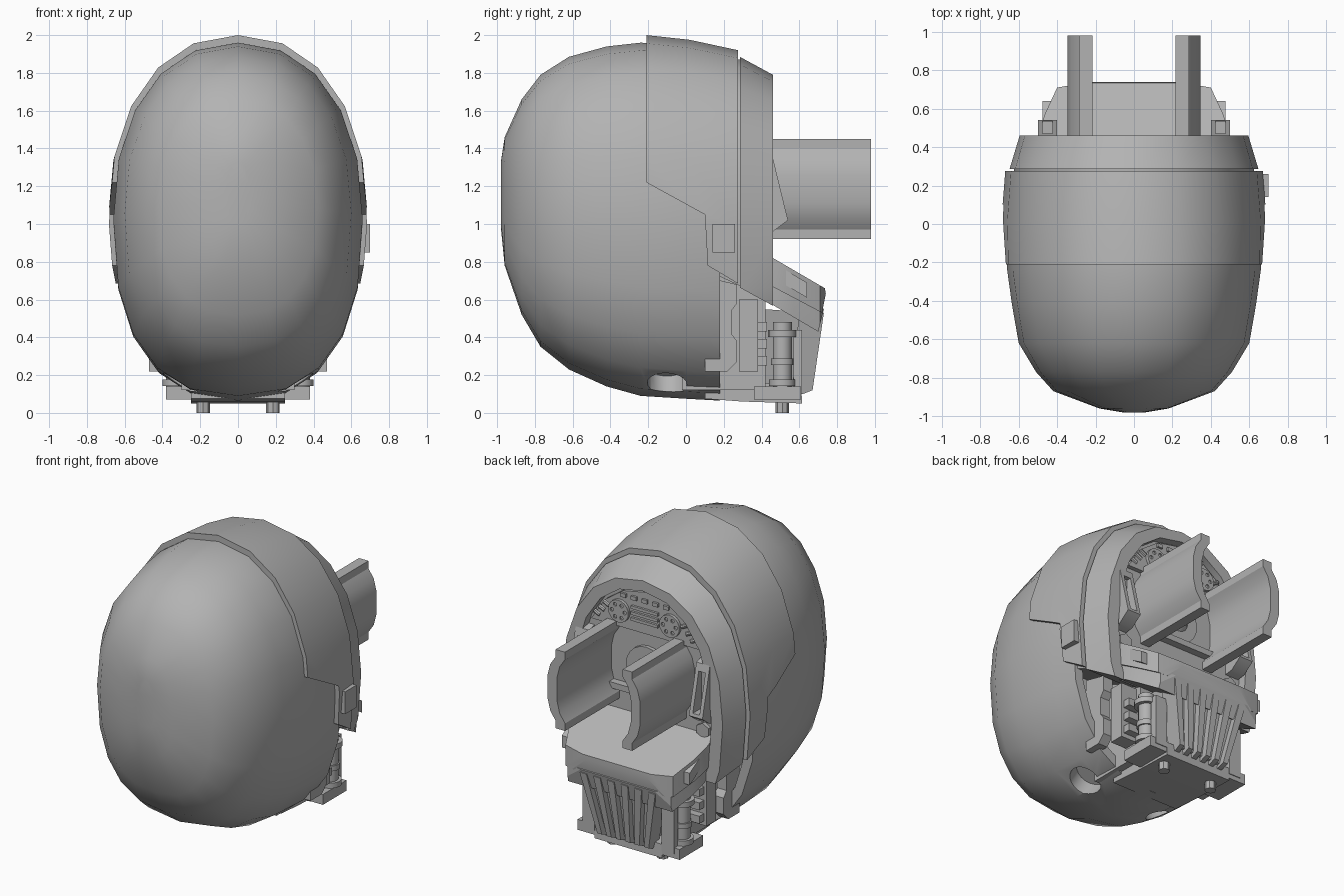
import bpy, bmesh, math
from mathutils import Vector

if "Cube" in bpy.data.objects:
    bpy.data.objects.remove(bpy.data.objects["Cube"])

GREY = (0.45, 0.45, 0.45, 1)
grey = bpy.data.materials.new("plain grey")
grey.use_nodes = True
grey.diffuse_color = GREY
grey.node_tree.nodes["Principled BSDF"].inputs["Base Color"].default_value = GREY


def finish(name, bm, angle=32):
    bmesh.ops.recalc_face_normals(bm, faces=bm.faces)
    mesh = bpy.data.meshes.new(name)
    bm.to_mesh(mesh)
    bm.free()
    mesh.materials.append(grey)
    ob = bpy.data.objects.new(name, mesh)
    bpy.context.collection.objects.link(ob)
    smooth(ob, angle)
    return ob


def smooth(ob, angle=32):
    bpy.ops.object.select_all(action='DESELECT')
    bpy.context.view_layer.objects.active = ob
    ob.select_set(True)
    bpy.ops.object.shade_smooth_by_angle(angle=math.radians(angle))


def loft(name, rings, n=20):
    """Skin egg-shaped rings (y, half width, bottom, top) along y."""
    bm = bmesh.new()
    loops = []
    for y, hw, zb, zt in rings:
        loop = []
        for i in range(n):
            a = 2 * math.pi * i / n
            c, s = math.sin(a), math.cos(a)
            e = 2 / (2.2 if s > 0 else 2.45)
            x = math.copysign(abs(c) ** e, c) * hw
            z = (zb + zt) / 2 + math.copysign(abs(s) ** e, s) * (zt - zb) / 2
            loop.append(bm.verts.new((x, y, z)))
        loops.append(loop)
    for a, b in zip(loops, loops[1:]):
        for i in range(n):
            j = (i + 1) % n
            bm.faces.new((a[i], a[j], b[j], b[i]))
    bm.faces.new(loops[0])
    bm.faces.new(loops[-1])
    return finish(name, bm)


def prism(name, pts, axis, lo, hi, taper=False):
    """Extrude a 2D outline along an axis; taper narrows x toward the bottom."""
    bm = bmesh.new()
    k = "xyz".index(axis)
    ends = []
    for d in (lo, hi):
        row = []
        for p in pts:
            co = list(p)
            co.insert(k, d)
            if taper:
                co[0] *= 0.6 + co[2] * 0.8
            row.append(bm.verts.new(co))
        ends.append(row)
        bm.faces.new(row)
    for i in range(len(pts)):
        j = (i + 1) % len(pts)
        bm.faces.new((ends[0][i], ends[0][j], ends[1][j], ends[1][i]))
    return finish(name, bm)


def box(name, x, y, z):
    return prism(name, [(x[0], y[0]), (x[1], y[0]), (x[1], y[1]), (x[0], y[1])], 'z', *z)


def rod(name, center, direction, r, length, n=16):
    bm = bmesh.new()
    m = Vector(direction).to_track_quat('Z', 'Y').to_matrix().to_4x4()
    m.translation = center
    bmesh.ops.create_cone(bm, cap_ends=True, segments=n, radius1=r, radius2=r,
                          depth=length, matrix=m)
    return finish(name, bm)


def boolean(ob, cutter, op='DIFFERENCE', keep=False):
    mod = ob.modifiers.new("cut", 'BOOLEAN')
    mod.operation, mod.object, mod.solver = op, cutter, 'EXACT'
    bpy.context.view_layer.objects.active = ob
    bpy.ops.object.modifier_apply(modifier=mod.name)
    if not keep:
        bpy.data.objects.remove(cutter)
    smooth(ob)


# Front shell: egg with a hollow open back
shell = loft("front_shell", [
    (-.98, .06, .98, 1.33), (-.96, .18, .78, 1.46), (-.87, .42, .52, 1.66),
    (-.77, .51, .35, 1.79), (-.62, .60, .23, 1.885), (-.42, .635, .14, 1.94),
    (-.24, .66, .09, 1.96), (0, .66, .075, 1.95), (.18, .645, .065, 1.9)])
boolean(shell, loft("hollow", [(0, .57, .14, 1.8), (.3, .59, .12, 1.82)]))
for s in (-1, 1):
    boolean(shell, rod("hole", (s * .33, -.1, .12), (s * .6, 0, -1), .105, .3, 20))

# Raised band with stepped lower border
band = loft("crown_band", [(-.21, .685, .04, 2.0), (.02, .69, .04, 1.975), (.275, .67, .06, 1.92)])
boolean(band, prism("band_outline", [(-.3, 2.2), (-.3, 1.27), (-.21, 1.22), (.1, 1.05),
        (.115, .78), (.4, .61), (.4, 2.2)], 'x', -1, 1), 'INTERSECT')
groove = loft("band_groove", [(.0, .625, .1, 1.87), (.31, .625, .1, 1.87)])
boolean(groove, prism("cut", [(-.1, 2), (-.1, .85), (.4, .62), (.4, 2)], 'x', -1, 1), 'INTERSECT')
box("side_button", (.6, .7), (.14, .26), (.85, 1.0))

# Rear rim with a recessed back panel
rim = loft("rear_rim", [(.285, .648, .1, 1.885), (.46, .595, .16, 1.79)])
boolean(rim, prism("cut", [(.2, 2), (.2, .71), (.5, .545), (.5, 2)], 'x', -1, 1), 'INTERSECT')
boolean(rim, loft("recess", [(.4, .51, .22, 1.72), (.6, .51, .22, 1.72)]))

# Arched instrument panel on the upper back
arch = loft("arch_panel", [(.38, .49, .24, 1.7), (.43, .49, .24, 1.7)])
boolean(arch, box("cut", (-1, 1), (.3, .5), (1.42, 2)), 'INTERSECT')
for i in range(3):
    z = 1.49 + i * .04
    box("panel_bar", (-.1, .1), (.42, .445), (z, z + .02))
for i in range(5):
    x = -.16 + i * .08
    box("panel_block", (x - .02, x + .02), (.42, .445), (1.63, 1.655))
for s in (-1, 1):
    dial = rod("panel_dial", (s * .19, .435, 1.53), (0, 1, 0), .075, .03, 20)
    for k in range(6):
        a = k * math.pi / 3
        boolean(dial, rod("cut", (s * .19 + .047 * math.cos(a), .455, 1.53 + .047 * math.sin(a)),
                          (0, 1, 0), .013, .03, 8))
    for k in range(3):
        rod("panel_pin", (s * (.29 + k * .035), .43, 1.55 - k * .04), (s, 0, .5), .014, .045, 8)

# Central socket between the plates
rod("socket_ring", (0, .4, 1.18), (0, 1, 0), .15, .05, 20)
bm = bmesh.new()
bmesh.ops.create_uvsphere(bm, u_segments=20, v_segments=12, radius=.1)
bmesh.ops.translate(bm, verts=bm.verts, vec=(0, .36, 1.18))
finish("socket_ball", bm)
box("socket_bar", (-.27, .27), (.38, .45), (1.0, 1.04))

half = [(.285, .92), (.285, .97), (.325, 1.03), (.345, 1.11), (.345, 1.26), (.325, 1.34),
        (.285, 1.4), (.285, 1.45)]
for s in (-1, 1):
    # Bowed plates reaching backward
    outline = half + [(x - .07, z) for x, z in reversed(half)]
    prism("rear_plate", [(s * x, z) for x, z in outline], 'y', .37, .98)
    # Wedge frames with slots, and screw holes
    wedge = prism("slot_frame", [(.38, 1.37), (.46, 1.35), (.54, 1.02), (.46, .96), (.38, .95)],
                  'x', *sorted((s * .4, s * .5)))
    boolean(wedge, box("cut", sorted((s * .425, s * .475)), (.44, .6), (1.04, 1.3)))
    rod("screw_socket", (s * .42, .41, .88), (0, 1, 0), .05, .03, 6)

# Sloped jaw shelf in two layers
layers = [("jaw_shelf", 1, [(.36, .875), (.46, .82), (.735, .66), (.74, .63), (.72, .53), (.36, .72)]),
          ("jaw_lip", .96, [(.36, .74), (.73, .55), (.7, .43), (.36, .63)])]
for name, k, side in layers:
    shelf = prism(name, side, 'x', -.6, .6)
    right = [(.5, .3), (.49, .48), (.465, .57), (.4, .71), (.2, .745)]
    plan = [(x * k, y) for x, y in right] + [(-x * k, y) for x, y in reversed(right)]
    boolean(shelf, prism("plan", plan, 'z', 0, 1), 'INTERSECT')
for s in (-1, 1):
    prism("jaw_side_panel", [(.47, .79), (.64, .69), (.64, .61), (.47, .71)], 'x',
          *sorted((s * .4, s * .476)))

# Lower core, base and ribbed grille
box("jaw_core", (-.3, .3), (-.02, .42), (.12, .75))
base = prism("jaw_base", [(.1, .21), (.36, .21), (.4, .16), (.61, .14), (.615, .05), (.3, .06), (.1, .075)],
             'x', -.25, .25)
prism("grille_back", [(.4, .55), (.69, .53), (.63, .13), (.4, .1)], 'x', -.25, .25, True)
for i in range(6):
    x = -.25 + i * .1
    prism("grille_rib", [(.6, .55), (.73, .53), (.67, .12), (.62, .1), (.56, .1)],
          'x', x - .025, x + .025, True)

# Side mechanisms
for s in (-1, 1):
    def side_box(name, x, y, z):
        return box(name, sorted((s * x[0], s * x[1])), y, z)
    rod("foot_peg", (s * .185, .51, .04), (0, 0, 1), .036, .08, 8)
    rod("piston", (s * .33, .51, .3), (0, 0, 1), .05, .36)
    for z, r in ((.16, .07), (.27, .06), (.42, .075)):
        rod("piston_collar", (s * .33, .51, z), (0, 0, 1), r, .035)
    side_box("piston_foot", (.2, .38), (.36, .61), (.07, .14))
    side_box("piston_guard", (.25, .34), (.57, .615), (.1, .44))
    side_box("jaw_block", (.28, .42), (.28, .38), (.22, .6))
    for k in range(3):
        side_box("jaw_step", (.28, .4), (.36, .43), (.25 + k * .09, .3 + k * .09))
    prism("jaw_bracket", [(.1, .72), (.27, .68), (.27, .58), (.24, .54), (.24, .42), (.27, .38),
          (.27, .27), (.22, .22), (.1, .22)], 'x', *sorted((s * .4, s * .47)))
